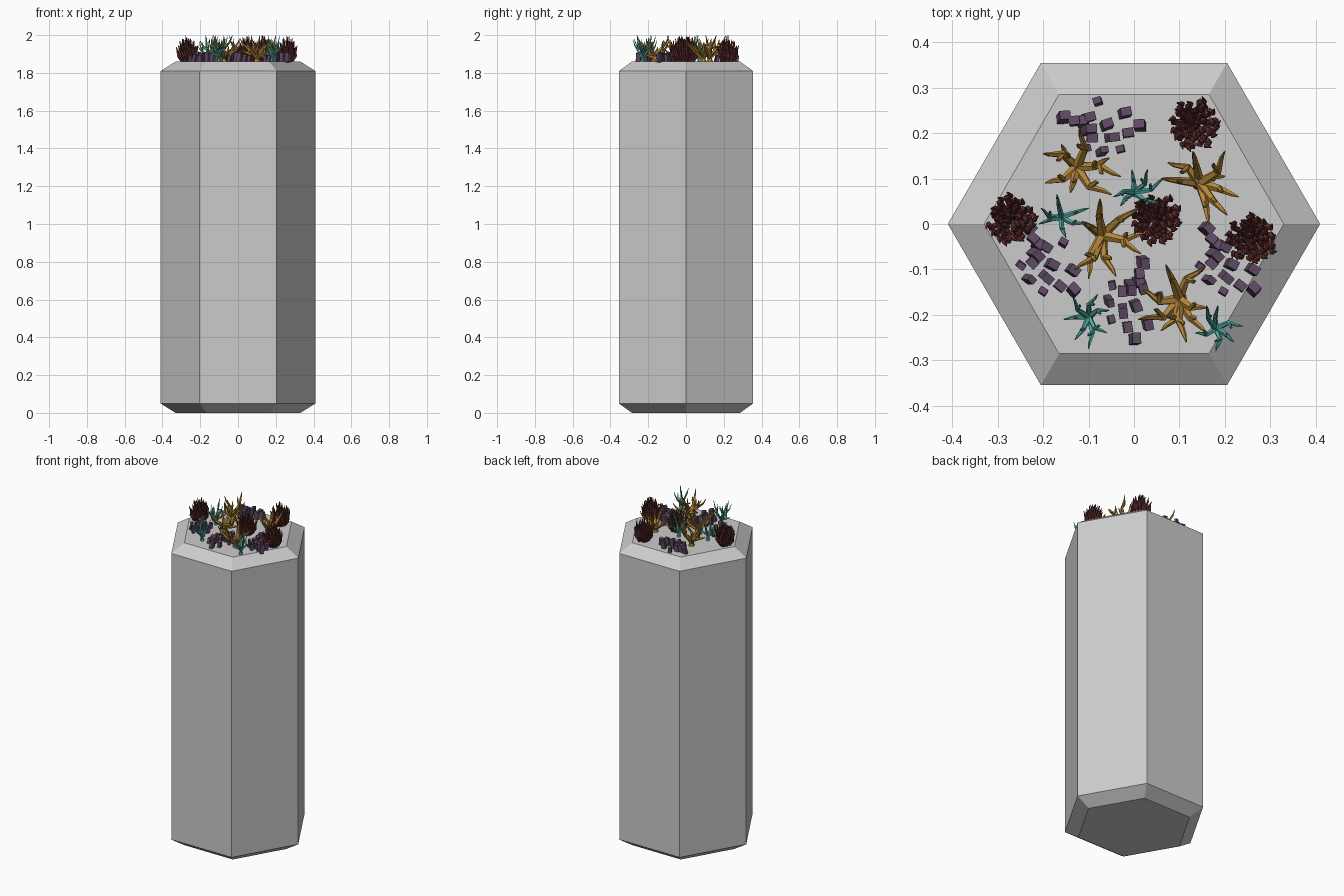
import bpy, bmesh, math, random
from mathutils import Vector, Matrix

if "Cube" in bpy.data.objects:
    bpy.data.objects.remove(bpy.data.objects["Cube"])

random.seed(4)
TOP = 1.86


def material(name, rgb):
    m = bpy.data.materials.new(name)
    m.diffuse_color = (*rgb, 1)
    m.use_nodes = True
    m.node_tree.nodes["Principled BSDF"].inputs["Base Color"].default_value = m.diffuse_color
    return m


def finish(bm, name, mat=None):
    bmesh.ops.recalc_face_normals(bm, faces=bm.faces)
    me = bpy.data.meshes.new(name)
    bm.to_mesh(me)
    bm.free()
    if mat:
        me.materials.append(mat)
    ob = bpy.data.objects.new(name, me)
    bpy.context.collection.objects.link(ob)


def loft(bm, rings):
    for a, b in zip(rings, rings[1:]):
        n = len(a)
        for i in range(n):
            bm.faces.new((a[i], a[(i + 1) % n], b[(i + 1) % n], b[i]))
    bm.faces.new(rings[0][::-1])
    bm.faces.new(rings[-1])


def tube(bm, pts, radii, sides=5):
    """Tapered tube along a bent path."""
    pts = [Vector(p) for p in pts]
    rings = []
    for i, (p, r) in enumerate(zip(pts, radii)):
        d = pts[min(i + 1, len(pts) - 1)] - pts[max(i - 1, 0)]
        u = d.cross(Vector((0.31, 0.95, 0.05))).normalized()
        v = d.normalized().cross(u)
        rings.append([bm.verts.new(p + r * (u * math.cos(t) + v * math.sin(t)))
                      for t in (2 * math.pi * k / sides for k in range(sides))])
    loft(bm, rings)


# Chamfered hexagonal column
bm = bmesh.new()
loft(bm, [[bm.verts.new((r * math.cos(k * math.pi / 3), r * math.sin(k * math.pi / 3), z))
           for k in range(6)]
          for r, z in ((0.33, 0), (0.41, 0.05), (0.41, 1.81), (0.33, TOP))])
finish(bm, "stone_column")


def branching_coral(name, centre, tips, thick, mat):
    bm = bmesh.new()
    base = Vector((*centre, TOP - 0.005))
    fork = base + Vector((0, 0, 0.035))
    tube(bm, [base, base + Vector((0, 0, 0.015)), fork],
         [thick * 1.5, thick * 1.1, thick * 0.9], 6)
    for i, (x, y) in enumerate(tips):
        tip = Vector((x, y, 1.997 - 0.021 * (i * 2 % 5) * random.uniform(0.6, 1)))
        flat = Vector((x - centre[0], y - centre[1], 0))
        side = Vector((-flat.y, flat.x, 0)) * random.uniform(-0.22, 0.22)
        start = fork - Vector((0, 0, 0.012 * (i % 2)))
        elbow = start + flat * 0.5 + side + Vector((0, 0, (tip.z - start.z) * 0.4))
        wrist = elbow.lerp(tip, 0.5) + flat * 0.08 - side * 0.3
        tube(bm, [start, elbow, wrist, tip],
             [thick * 0.9, thick * 0.65, thick * 0.4, thick * 0.12])
        # Side twig growing upwards from the elbow
        twig = elbow + flat * 0.1 - side * 1.2 + Vector((0, 0, random.uniform(0.035, 0.06)))
        twig.z = min(twig.z, 1.995)
        tube(bm, [elbow, elbow.lerp(twig, 0.5) - side * 0.4, twig],
             [thick * 0.55, thick * 0.4, thick * 0.1])
    finish(bm, name, mat)


# Large gold corals
gold = material("gold", (0.45, 0.24, 0.04))
GOLD = [
    ((-0.125, 0.125), [(-0.12, 0.21), (-0.2, 0.155), (-0.195, 0.09), (-0.14, 0.07),
                       (-0.05, 0.065), (-0.03, 0.105), (-0.055, 0.145), (-0.16, 0.175)]),
    ((0.145, 0.09), [(0.2, 0.16), (0.06, 0.1), (0.075, 0.135), (0.165, 0.0),
                     (0.23, 0.06), (0.13, 0.16), (0.205, 0.02), (0.2, 0.105)]),
    ((-0.07, -0.025), [(-0.075, 0.055), (-0.115, 0.005), (0.025, -0.02), (0.01, 0.035),
                       (0.015, -0.065), (-0.13, -0.1), (-0.1, -0.12), (-0.04, -0.115)]),
    ((0.1, -0.165), [(0.07, -0.09), (0.155, -0.095), (0.02, -0.145), (0.01, -0.21),
                     (0.06, -0.235), (0.115, -0.26), (0.16, -0.185), (0.16, -0.24)]),
]
for i, (c, tips) in enumerate(GOLD):
    branching_coral(f"gold_coral_{i + 1}", c, tips, 0.013, gold)

# Small teal corals
teal = material("teal", (0.08, 0.42, 0.36))
TEAL = [
    ((-0.0, 0.07), [(-0.045, 0.06), (-0.03, 0.04), (-0.005, 0.12), (0.03, 0.12),
                    (0.065, 0.1), (0.055, 0.045)]),
    ((-0.16, 0.015), [(-0.17, 0.065), (-0.205, 0.035), (-0.21, 0.0), (-0.15, -0.03),
                      (-0.1, 0.035), (-0.105, 0.0)]),
    ((-0.1, -0.205), [(-0.135, -0.16), (-0.08, -0.155), (-0.155, -0.21), (-0.1, -0.275),
                      (-0.06, -0.24), (-0.055, -0.19), (-0.13, -0.255)]),
    ((0.18, -0.23), [(0.16, -0.18), (0.185, -0.18), (0.135, -0.24), (0.18, -0.28),
                     (0.24, -0.225), (0.22, -0.26)]),
]
for i, (c, tips) in enumerate(TEAL):
    branching_coral(f"teal_coral_{i + 1}", c, tips, 0.008, teal)

# Red tufts: rings of tentacles bulging outwards then rising
red = material("dark_red", (0.13, 0.03, 0.03))
for i, (cx, cy) in enumerate([(-0.27, 0.01), (0.135, 0.22), (0.05, 0.01), (0.262, -0.033)]):
    bm = bmesh.new()
    for count, reach, height in ((16, 0.054, 0.085), (12, 0.04, 0.11), (8, 0.024, 0.128), (3, 0.008, 0.135)):
        for k in range(count):
            a = 2 * math.pi * (k + random.uniform(-0.3, 0.3)) / count + reach * 40
            h = height * random.uniform(0.88, 1.02)
            r = reach * random.uniform(0.85, 1.1)

            def at(f, z, turn):
                return (cx + r * f * math.cos(a + turn), cy + r * f * math.sin(a + turn), TOP + z)
            tube(bm, [at(0.45, -0.004, 0), at(0.85, h * 0.35, 0.1), at(0.9, h * 0.7, -0.1), at(1.05, h, 0.05)],
                 [0.006, 0.0075, 0.0055, 0.0015])
    finish(bm, f"red_tuft_{i + 1}", red)

# Purple leaning block clusters, one layout turned and repeated
purple = material("purple", (0.12, 0.07, 0.13))
LAYOUT = [(-0.085, 0.02), (-0.06, 0.012), (-0.043, 0.01), (-0.01, 0.055), (0.01, 0.004),
          (-0.03, -0.008), (-0.022, -0.025), (0.05, 0.03), (0.083, 0.002), (0.057, -0.014),
          (0.022, -0.024), (-0.035, -0.048), (0.0, -0.055), (0.04, -0.05), (-0.03, 0.02)]
LAYOUT_SIZE = [(0.018 if abs(y) > 0.04 else 0.024) for x, y in LAYOUT]
for i, (cx, cy, turn) in enumerate([(-0.07, 0.215, 0), (-0.19, -0.085, -48),
                                    (0.205, -0.085, -46), (0.0, -0.17, -90)]):
    bm = bmesh.new()
    place = Matrix.Translation((cx, cy, TOP)) @ Matrix.Rotation(math.radians(turn), 4, 'Z')
    shapes = random.Random(7)
    for (x, y), s in zip(LAYOUT, LAYOUT_SIZE):
        h = s * shapes.uniform(1.7, 2.4)
        tilt = (Matrix.Rotation(shapes.uniform(0.0, 0.35), 4, 'Z')
                @ Matrix.Rotation(shapes.uniform(-0.1, 0.3), 4, 'Y')
                @ Matrix.Rotation(shapes.uniform(-0.25, 0.1), 4, 'X'))
        bmesh.ops.create_cube(bm, size=1, matrix=place @ Matrix.Translation((x, y, h * 0.42))
                              @ tilt @ Matrix.Diagonal((s, s * 0.8, h, 1)))
    finish(bm, f"purple_blocks_{i + 1}", purple)
